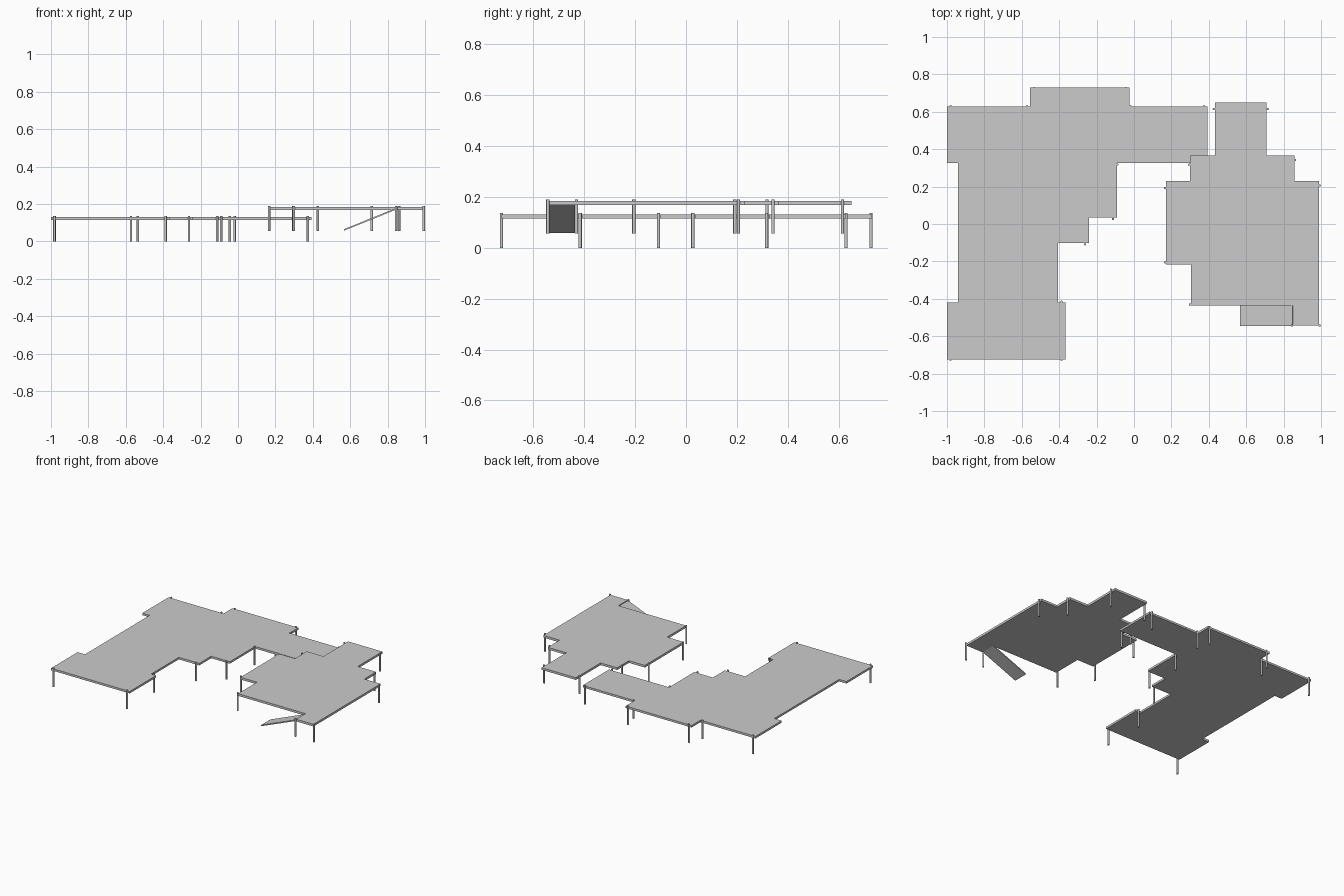
import bpy, bmesh

if "Cube" in bpy.data.objects:
    bpy.data.objects.remove(bpy.data.objects["Cube"])

grey = bpy.data.materials.new("plain_grey")
grey.diffuse_color = (0.6, 0.6, 0.6, 1)
grey.use_nodes = True
grey.node_tree.nodes["Principled BSDF"].inputs["Base Color"].default_value = grey.diffuse_color


def finish(name, bm):
    bmesh.ops.recalc_face_normals(bm, faces=bm.faces)
    mesh = bpy.data.meshes.new(name)
    bm.to_mesh(mesh)
    bm.free()
    mesh.materials.append(grey)
    obj = bpy.data.objects.new(name, mesh)
    bpy.context.collection.objects.link(obj)
    return obj


def extrude(name, outline, offset):
    """Closed solid from a flat outline of 3D points pushed along offset."""
    bm = bmesh.new()
    face = bm.faces.new([bm.verts.new(p) for p in outline])
    new = bmesh.ops.extrude_face_region(bm, geom=[face])["geom"]
    bmesh.ops.translate(bm, vec=offset,
                        verts=[v for v in new if isinstance(v, bmesh.types.BMVert)])
    return finish(name, bm)


def deck(name, outline, bottom, top):
    return extrude(name, [(x, y, bottom) for x, y in outline], (0, 0, top - bottom))


def posts(name, spots, bottom, top, radius=0.0065):
    """Slim round posts standing at each spot."""
    for i, (x, y) in enumerate(spots):
        bm = bmesh.new()
        bmesh.ops.create_cone(bm, cap_ends=True, segments=12, radius1=radius,
                              radius2=radius, depth=top - bottom)
        bmesh.ops.translate(bm, vec=(x, y, (top + bottom) / 2), verts=bm.verts)
        for f in bm.faces:
            f.smooth = len(f.verts) == 4
        for e in bm.edges:
            e.smooth = all(len(f.verts) == 4 for f in e.link_faces)
        finish(f"{name}_{i + 1}", bm)


# Lower L-shaped deck and its posts
deck("lower_deck", [
    (-1, .628), (-.556, .628), (-.556, .73), (-.024, .73), (-.024, .628),
    (.393, .628), (.393, .326), (-.091, .326), (-.091, .035), (-.241, .035),
    (-.241, -.102), (-.406, -.102), (-.406, -.42), (-.366, -.42),
    (-.366, -.725), (-1, -.725), (-1, -.42), (-.941, -.42), (-.941, .326),
    (-1, .326)], .116, .131)
posts("lower_post", [
    (-.98, .629), (-.572, .629), (-.535, .727), (-.043, .727), (-.018, .629),
    (.374, .629), (.374, .317), (-.09, .318), (-.112, .027), (-.262, -.108),
    (-.387, -.416), (-.387, -.725), (-.982, -.725)], 0, .137)

# Upper stepped deck and its posts
deck("upper_deck", [
    (.433, .65), (.709, .65), (.709, .366), (.858, .366), (.858, .23),
    (.989, .23), (.989, -.543), (.85, -.543), (.85, -.436), (.305, -.436),
    (.305, -.217), (.171, -.217), (.171, .23), (.299, .23), (.299, .366),
    (.433, .366)], .168, .184)
posts("upper_post", [
    (.427, .615), (.715, .615), (.861, .342), (.993, .206), (.993, -.543),
    (.845, -.543), (.299, -.43), (.166, -.205), (.166, .192),
    (.295, .318)], .057, .189)

# Sloping ramp up to the upper deck
extrude("ramp", [(.567, -.545, .058), (.85, -.545, .172),
                 (.848, -.545, .18), (.567, -.545, .066)], (0, .108, 0))
